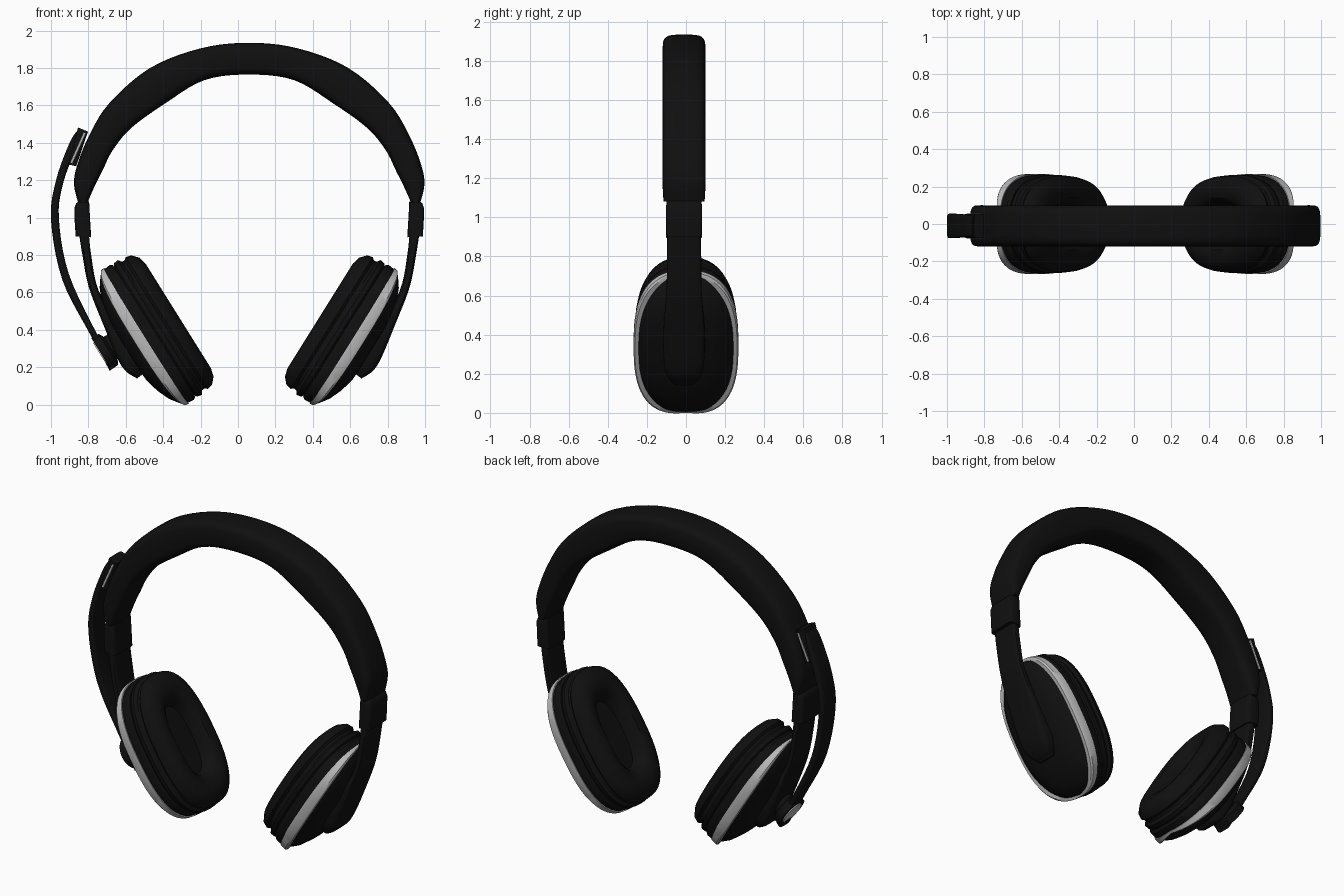
import bpy, bmesh, math
from mathutils import Vector

if "Cube" in bpy.data.objects:
    bpy.data.objects.remove(bpy.data.objects["Cube"])

CX = 0.06                      # symmetry axis of the headset
TILT = math.radians(32)        # lean of the ear cups
SIN, COS = math.sin(TILT), math.cos(TILT)


def material(name, v):
    m = bpy.data.materials.new(name)
    m.diffuse_color = (v, v, v, 1)
    m.use_nodes = True
    m.node_tree.nodes["Principled BSDF"].inputs["Base Color"].default_value = m.diffuse_color
    return m


BLACK = material("black_plastic", 0.005)
SILVER = material("silver_trim", 0.5)


def oval(n, e):
    """Unit superellipse; e=2 is a circle, higher is boxier."""
    pts = []
    for i in range(n):
        t = 2 * math.pi * i / n
        c, s = math.cos(t), math.sin(t)
        pts.append((math.copysign(abs(c) ** (2 / e), c), math.copysign(abs(s) ** (2 / e), s)))
    return pts


def loft(name, rings, mat, closed=False, angle=35):
    """Skin a list of equal vertex rings; cap the ends or join them in a loop."""
    bm = bmesh.new()
    vs = [[bm.verts.new(p) for p in r] for r in rings]
    n = len(vs[0])
    pairs = list(zip(vs, vs[1:])) + ([(vs[-1], vs[0])] if closed else [])
    for a, b in pairs:
        for i in range(n):
            j = (i + 1) % n
            bm.faces.new((a[i], a[j], b[j], b[i]))
    if not closed:
        bm.faces.new(vs[0])
        bm.faces.new(vs[-1])
    bmesh.ops.recalc_face_normals(bm, faces=bm.faces)
    me = bpy.data.meshes.new(name)
    bm.to_mesh(me)
    bm.free()
    me.polygons.foreach_set("use_smooth", [True] * len(me.polygons))
    me.set_sharp_from_angle(angle=math.radians(angle))
    me.materials.append(mat)
    ob = bpy.data.objects.new(name, me)
    bpy.context.collection.objects.link(ob)
    return ob


def spline(rows, steps):
    """Catmull-Rom interpolation of whole rows."""
    out = []
    for k in range(len(rows) - 1):
        p0, p1, p2 = rows[max(k - 1, 0)], rows[k], rows[k + 1]
        p3 = rows[min(k + 2, len(rows) - 1)]
        for i in range(steps):
            t = i / steps
            out.append([0.5 * (2 * b + (c - a) * t + (2 * a - 5 * b + 4 * c - d) * t * t
                               + (3 * b - a - 3 * c + d) * t ** 3)
                        for a, b, c, d in zip(p0, p1, p2, p3)])
    return out + [list(rows[-1])]


def strap(name, rows, side, mat=BLACK, e=5, steps=5, n=24):
    """Rows: outer edge (u, z), inner edge (u, z), half depth in y."""
    rings = []
    for uo, zo, ui, zi, h in spline(rows, steps):
        mu, mz, du, dz = (uo + ui) / 2, (zo + zi) / 2, (uo - ui) / 2, (zo - zi) / 2
        rings.append([Vector((CX + side * (mu + c * du), -0.01 + s * h, mz + c * dz))
                      for c, s in oval(n, e)])
    return loft(name, rings, mat)


def cup_point(side, a, y, w):
    """a runs up the cup, w points inward toward the ear."""
    return Vector((CX + side * (0.555 + a * SIN - w * COS), y, 0.365 + a * COS + w * SIN))


def cup_loft(name, rings, side, mat=BLACK, e=2.6, a0=0.0, y0=0.0, n=48):
    return loft(name, [[cup_point(side, a0 + ra * c, y0 + rb * s, w) for c, s in oval(n, e)]
                       for w, ra, rb in rings], mat)


# Padded headband
half = [(0, 1.935, 0, 1.765, .11), (.26, 1.905, .24, 1.735, .11), (.53, 1.80, .45, 1.61, .11),
        (.75, 1.61, .63, 1.48, .11), (.86, 1.43, .73, 1.36, .11), (.92, 1.28, .785, 1.25, .11),
        (.937, 1.18, .83, 1.16, .11), (.915, 1.08, .865, 1.08, .105)]
mirrored = [(-a, b, -c, d, h) for a, b, c, d, h in half[:0:-1]]
strap("headband", mirrored + half, 1, e=4)

shell = [(-.125, .1, .07), (-.12, .2, .14), (-.1, .28, .2), (-.07, .35, .24), (-.03, .405, .26),
         (0, .42, .264), (.04, .425, .262), (.055, .415, .255)]
cushion = [(.05, .40, .245), (.065, .42, .26), (.09, .425, .262), (.105, .405, .248),
           (.12, .403, .245), (.135, .415, .257), (.165, .408, .248), (.195, .375, .215),
           (.207, .33, .18), (.2, .27, .14), (.17, .23, .11), (.12, .21, .1)]

for side, label in ((-1, "left"), (1, "right")):
    # Slider sleeve and the arm that widens into a paddle on the cup
    strap(label + "_slider", [(.915, 1.085, .855, 1.085, .085), (.935, 1.05, .855, 1.065, .092),
                              (.928, .9, .845, .895, .092)], side, e=7, steps=2)
    strap(label + "_arm", [(.915, .95, .86, .95, .085), (.892, .8, .845, .8, .088),
                           (.858, .63, .805, .61, .09), (.785, .44, .69, .41, .105),
                           (.685, .21, .58, .27, .1), (.60, .14, .52, .2, .055)], side)
    # Ear cup shell and cushion with ear hollow
    cup_loft(label + "_cup_shell", shell, side)
    cup_loft(label + "_ear_cushion", cushion, side, e=2.5)
    # Silver trim, wider and bowed outward along the sides of the cup
    trim = []
    for c, s in oval(64, 2.6):
        wc, hw = -.035 * abs(s), .008 + .022 * abs(s)
        trim.append([cup_point(side, .427 * k * c, .268 * k * s, wc + d * hw)
                     for k, d in ((.9, -1), (.975, -1), (1, -.6), (1, 1), (.9, 1))])
    loft(label + "_cup_trim", trim, SILVER, closed=True)

# Microphone boom folded up on the left
strap("mic_boom", [(.745, .18, .715, .21, .05), (.853, .38, .815, .38, .055),
                   (1.0, .67, .965, .70, .06), (1.06, .99, 1.018, 1.0, .065),
                   (1.033, 1.20, .993, 1.19, .065), (.965, 1.39, .925, 1.37, .06),
                   (.925, 1.46, .89, 1.44, .055)], -1)
strap("mic_tip", [(.915, 1.482, .862, 1.46, .064), (.97, 1.285, .925, 1.275, .064)], -1, e=8, steps=1)
strap("mic_tip_trim", [(.887, 1.455, .873, 1.45, .067), (.958, 1.295, .944, 1.29, .067)],
      -1, SILVER, e=8, steps=1)

# Boom pivot with silver cap
cup_loft("boom_pivot", [(-.12, .07, .07), (-.19, .07, .07), (-.205, .098, .098), (-.25, .1, .1)],
         -1, e=2, a0=.046, y0=-.01, n=32)
cup_loft("boom_pivot_cap", [(-.24, .075, .075), (-.256, .072, .072)],
         -1, SILVER, e=2, a0=.046, y0=-.01, n=32)
